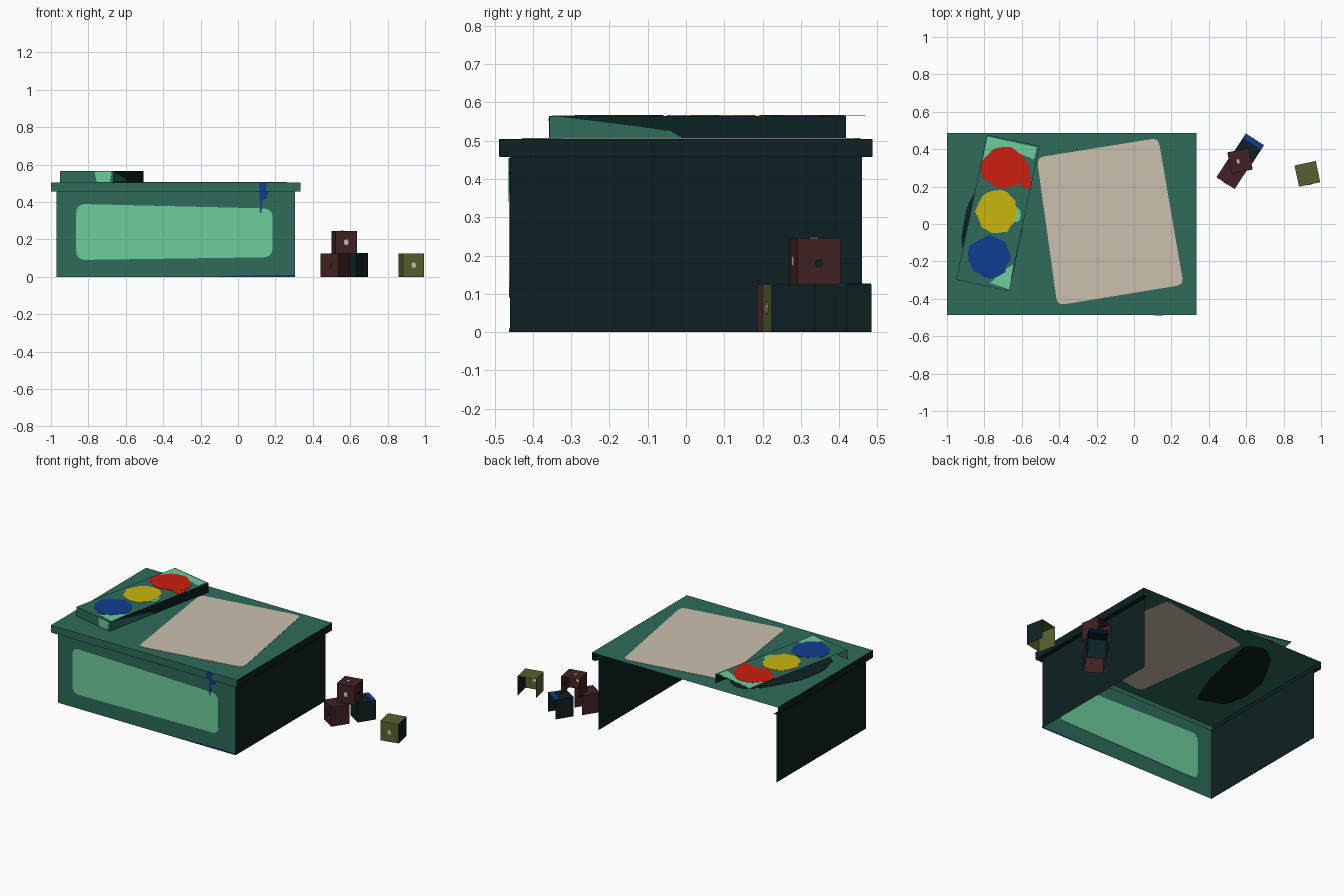
import bpy, bmesh, math, random
from mathutils import Matrix, Vector

if "Cube" in bpy.data.objects:
    bpy.data.objects.remove(bpy.data.objects["Cube"])

random.seed(4)


def mat(name, r, g, b):
    lin = [((c / 255 + 0.055) / 1.055) ** 2.4 if c > 10 else c / 255 / 12.92 for c in (r, g, b)]
    m = bpy.data.materials.new(name)
    m.diffuse_color = (*lin, 1)
    m.use_nodes = True
    m.node_tree.nodes["Principled BSDF"].inputs["Base Color"].default_value = m.diffuse_color
    return m


GREEN = mat("table green", 46, 107, 91)
MINT = mat("mint green", 108, 205, 155)
DARK = mat("dark teal", 13, 33, 35)
BEIGE = mat("paper beige", 203, 192, 175)
RED = mat("paint red", 203, 32, 14)
YELLOW = mat("paint yellow", 201, 182, 15)
BLUE = mat("paint blue", 15, 61, 145)
MAROON = mat("maroon", 65, 33, 35)
OLIVE = mat("olive", 87, 96, 46)


def finish(name, bm, mats, matrix):
    me = bpy.data.meshes.new(name)
    bm.to_mesh(me)
    bm.free()
    for m in mats:
        me.materials.append(m)
    ob = bpy.data.objects.new(name, me)
    ob.matrix_world = matrix
    bpy.context.collection.objects.link(ob)
    return ob


def place(x, y, z=0, deg=0):
    return Matrix.Translation((x, y, z)) @ Matrix.Rotation(math.radians(deg), 4, 'Z')


UPRIGHT = Matrix.Rotation(math.radians(90), 4, 'X')   # plate facing -y


def shell(name, matrix, w, d, h, **sides):
    """Thin open box standing on local z=0; sides maps a side name to its material."""
    faces = {"top": (4, 5, 6, 7), "front": (0, 1, 5, 4), "right": (1, 2, 6, 5), "left": (3, 0, 4, 7)}
    bm = bmesh.new()
    v = [bm.verts.new((x * w / 2, y * d / 2, z)) for z in (0, h)
         for x, y in ((-1, -1), (1, -1), (1, 1), (-1, 1))]
    mats = list(dict.fromkeys(sides.values()))
    for side, m in sides.items():
        bm.faces.new([v[i] for i in faces[side]]).material_index = mats.index(m)
    for u in [u for u in bm.verts if not u.link_faces]:
        bm.verts.remove(u)
    return finish(name, bm, mats, matrix)


def plate(name, pts, matrix, m, t=0.002, radius=0.0):
    """Painted detail: thin prism straddling a surface, optionally with round corners."""
    pts = [Vector(p) for p in pts]
    if radius:
        out = []
        for i, p in enumerate(pts):
            a = p + (pts[i - 1] - p).normalized() * radius
            b = p + (pts[(i + 1) % len(pts)] - p).normalized() * radius
            for k in range(5):
                s = k / 4
                out.append(a * (1 - s) ** 2 + p * 2 * s * (1 - s) + b * s * s)
        pts = out
    bm = bmesh.new()
    f = bm.faces.new([bm.verts.new((p.x, p.y, -t)) for p in pts])
    ext = bmesh.ops.extrude_face_region(bm, geom=[f])
    bmesh.ops.translate(bm, vec=(0, 0, 2 * t),
                        verts=[g for g in ext["geom"] if isinstance(g, bmesh.types.BMVert)])
    bmesh.ops.recalc_face_normals(bm, faces=bm.faces)
    return finish(name, bm, [m], matrix)


def oval(cx, cy, rx, ry, n=20, wobble=0.0):
    pts = []
    for i in range(n):
        a = 2 * math.pi * i / n
        k = 1 + random.uniform(-wobble, wobble)
        pts.append((cx + rx * k * math.cos(a), cy + ry * k * math.sin(a)))
    return pts


# Table: open-backed body and overhanging top
CX, TOP = -0.3325, 0.505
shell("table_body", place(CX, 0), 1.275, 0.92, 0.457, front=GREEN, left=DARK, right=DARK)
shell("table_top", place(CX, 0, 0.457), 1.335, 0.974, 0.048,
      top=GREEN, front=GREEN, left=DARK, right=DARK)

# Underside lip joining top and body
bm = bmesh.new()
for x0, x1, y0, y1 in ((-1, 0.335, -0.487, -0.46), (-1, -0.97, -0.46, 0.487), (0.305, 0.335, -0.46, 0.487)):
    bm.faces.new([bm.verts.new((x, y, 0.457)) for x, y in ((x0, y0), (x0, y1), (x1, y1), (x1, y0))])
finish("table_lip", bm, [DARK], Matrix())

# Front panel with spilled paint
front = Matrix.Translation((0, -0.46, 0)) @ UPRIGHT
rim = Matrix.Translation((0, -0.487, 0)) @ UPRIGHT
plate("front_panel", [(-0.865, 0.09), (0.185, 0.105), (0.185, 0.365), (-0.865, 0.39)], front, MINT, radius=0.05)
plate("paint_drip_rim", [(0.115, 0.459), (0.15, 0.459), (0.155, 0.504), (0.11, 0.504)], rim, BLUE)
plate("paint_drip_body", [(0.118, 0.34), (0.125, 0.34), (0.13, 0.41), (0.155, 0.42),
                          (0.16, 0.455), (0.115, 0.455)], front, BLUE, t=0.003)
plate("paint_base_line", [(-0.17, 0.001), (0.304, 0.001), (0.304, 0.009), (0.1, 0.009)], front, BLUE)

# Sheet of paper
flat = Matrix.Translation((0, 0, TOP))
plate("paper_sheet", [(-0.52, 0.355), (-0.41, -0.435), (0.265, -0.325), (0.13, 0.46)],
      flat, BEIGE, radius=0.04)

# Paint tray, open at the back and left, on a dark pad
tray = place(-0.7275, 0.06, TOP, -12)
TW, TD, TH = 0.288, 0.793, 0.06
shell("paint_tray", tray, TW, TD, TH, top=GREEN, front=GREEN, right=DARK)
plate("tray_pad", [(-0.10, -0.33), (0.08, -0.36), (0.12, -0.1), (0.12, 0.32), (0, 0.35),
                   (-0.09, 0.25), (-0.17, 0.0), (-0.165, -0.18)], tray, DARK, radius=0.04)
tray_front = tray @ Matrix.Translation((0, -TD / 2, 0)) @ UPRIGHT
plate("tray_front_patch", [(0.055, 0.002), (0.13, 0.002), (0.14, 0.058), (0.045, 0.058)],
      tray_front, MINT, radius=0.01)
tray_right = tray @ Matrix.Translation((TW / 2, 0, 0)) @ Matrix.Rotation(math.radians(90), 4, 'Z') @ UPRIGHT
plate("tray_side_patch", [(-0.394, 0.002), (-0.04, 0.002), (-0.07, 0.02), (-0.18, 0.035),
                          (-0.37, 0.058), (-0.394, 0.058)], tray_right, GREEN)
lid = Matrix.Translation((0, 0, TOP + TH))
plate("tray_back_patch", [(-0.785, 0.468), (-0.52, 0.41), (-0.535, 0.345), (-0.62, 0.38), (-0.81, 0.33)],
      lid, MINT, t=0.001)
plate("tray_front_corner", [(-0.77, -0.315), (-0.665, -0.35), (-0.645, -0.215), (-0.7, -0.25)],
      lid, MINT, t=0.001)
plate("tray_middle_patch", oval(-0.63, 0.05, 0.025, 0.04, 10), lid, MINT, t=0.001)
for name, m, (x, y, rx, ry) in (("red", RED, (-0.69, 0.30, 0.128, 0.108)),
                                ("yellow", YELLOW, (-0.735, 0.065, 0.11, 0.115)),
                                ("blue", BLUE, (-0.775, -0.175, 0.115, 0.11))):
    plate(name + "_paint", oval(x, y, rx, ry, 24, 0.07), lid, m)
plate("red_smear", [(-0.6, 0.195), (-0.55, 0.19), (-0.55, 0.25), (-0.62, 0.27)], lid, RED, t=0.0015)

# Toy blocks, open at the back
S = 0.116
blocks = (("left_block", 0.521, 0.267, 0, 0.125, -33, MAROON, MAROON, MAROON),
          ("back_block", 0.615, 0.404, 0, 0.125, -33, DARK, DARK, None),
          ("upper_block", 0.567, 0.337, 0.125, 0.12, 11, MAROON, MAROON, BEIGE),
          ("single_block", 0.927, 0.268, 0, 0.125, 12, OLIVE, DARK, BEIGE))
for name, x, y, z, h, deg, m, side, dot in blocks:
    base = place(x, y, z, deg)
    shell(name, base, S, S, h, top=m, front=m, left=m, right=side)
    if dot:
        face = base @ Matrix.Translation((0, -S / 2, h / 2)) @ UPRIGHT
        plate(name + "_front_dot", oval(0, 0, 0.013, 0.016, 10), face, dot)

# Small marks on the upper and back blocks
upper = place(0.567, 0.337, 0.125, 11)
plate("upper_block_top_dot", oval(-0.01, 0, 0.008, 0.013, 10), upper @ Matrix.Translation((0, 0, 0.12)), BEIGE)
side = upper @ Matrix.Translation((S / 2, 0, 0.055)) @ Matrix.Rotation(math.radians(90), 4, 'Z') @ UPRIGHT
plate("upper_block_side_dot", oval(0, 0, 0.011, 0.011, 10), side, DARK)
plate("back_block_stripe", [(-0.057, 0.03), (0.057, 0.03), (0.057, 0.057), (-0.057, 0.057)],
      place(0.615, 0.404, 0.125, -33), BLUE)
